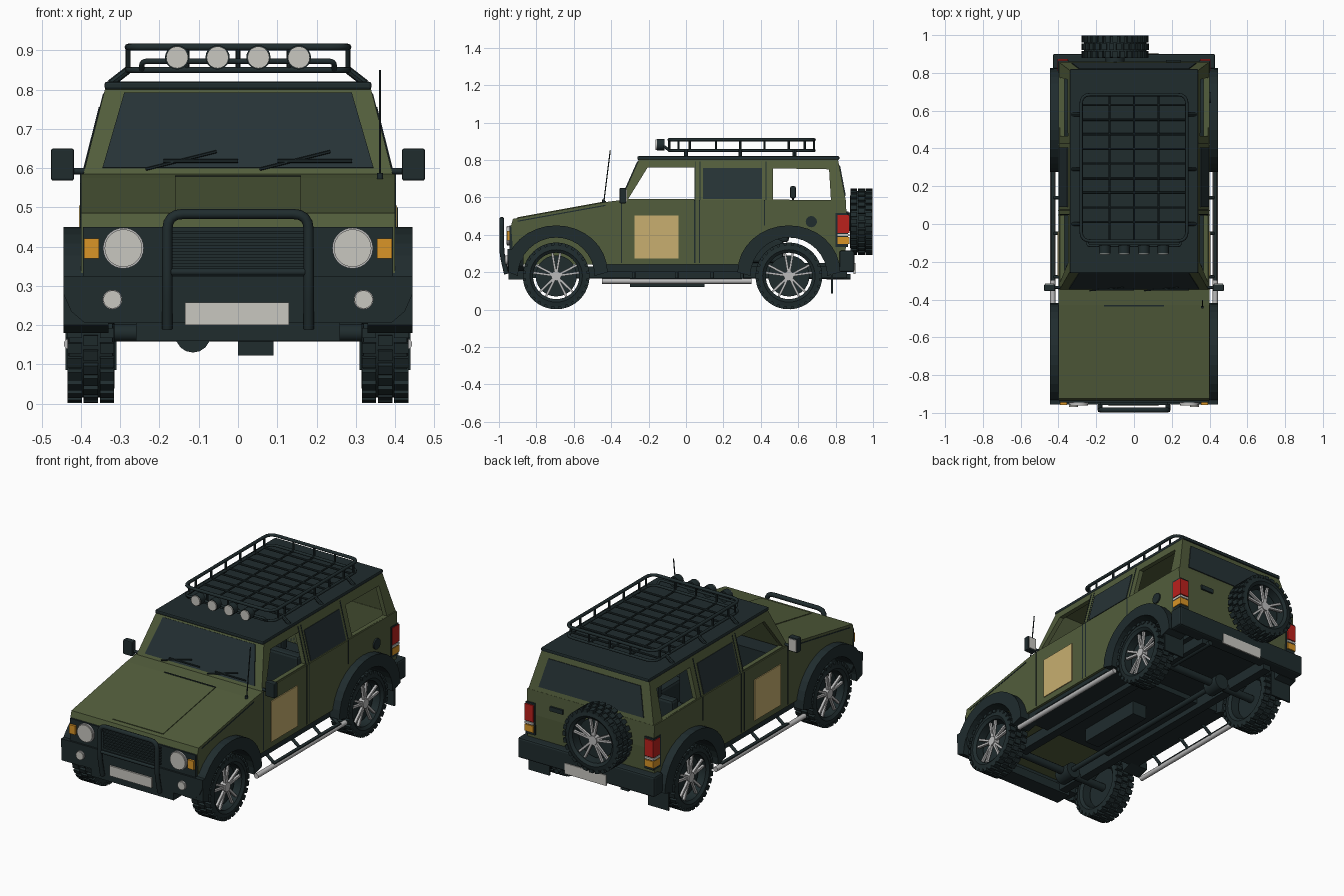
import bpy, bmesh, math
from mathutils import Matrix, Vector

if "Cube" in bpy.data.objects:
    bpy.data.objects.remove(bpy.data.objects["Cube"])


def material(name, color):
    m = bpy.data.materials.new(name)
    m.use_nodes = True
    m.diffuse_color = (*color, 1)
    b = m.node_tree.nodes["Principled BSDF"]
    b.inputs["Base Color"].default_value = (*color, 1)
    b.inputs["Roughness"].default_value = 0.6
    return m


OLIVE = material("olive_paint", (0.085, 0.11, 0.045))
DARK = material("dark_trim", (0.014, 0.025, 0.027))
GLASS = material("dark_glass", (0.019, 0.032, 0.036))
SILVER = material("silver_metal", (0.5, 0.5, 0.5))
TAN = material("tan_panel", (0.58, 0.43, 0.16))
ORANGE = material("orange_lens", (0.7, 0.3, 0.02))
RED = material("red_lens", (0.5, 0.015, 0.012))
WHITE = material("pale_plate", (0.58, 0.57, 0.53))
SIDES = ((1, "left"), (-1, "right"))


def finish(bm, name, mats, smooth=False, bevel=0):
    bmesh.ops.recalc_face_normals(bm, faces=bm.faces)
    if bevel:
        bmesh.ops.bevel(bm, geom=list(bm.edges), offset=bevel, segments=2, affect='EDGES', profile=0.5)
    me = bpy.data.meshes.new(name)
    bm.to_mesh(me)
    bm.free()
    for m in mats:
        me.materials.append(m)
    ob = bpy.data.objects.new(name, me)
    bpy.context.collection.objects.link(ob)
    if smooth:
        activate(ob)
        bpy.ops.object.shade_smooth_by_angle(angle=math.radians(40))
    return ob


def activate(ob):
    bpy.ops.object.select_all(action='DESELECT')
    ob.select_set(True)
    bpy.context.view_layer.objects.active = ob


def hull(name, mat, pts, bevel=0):
    bm = bmesh.new()
    for p in pts:
        bm.verts.new(p)
    bmesh.ops.convex_hull(bm, input=bm.verts)
    bmesh.ops.dissolve_limit(bm, angle_limit=0.01, verts=bm.verts, edges=bm.edges)
    return finish(bm, name, [mat], bevel=bevel)


def box(name, mat, x, y, z, bevel=0):
    return hull(name, mat, [(a, b, c) for a in x for b in y for c in z], bevel)


def prism(name, mat, pts, axis, a, b):
    # Outline in the plane across the axis, extruded from a to b
    put = (lambda p, t: (t, p[0], p[1])) if axis == 'X' else (lambda p, t: (p[0], t, p[1]))
    bm = bmesh.new()
    f = bm.faces.new([bm.verts.new(put(p, a)) for p in pts])
    ext = bmesh.ops.extrude_face_region(bm, geom=[f])["geom"]
    move = Vector(put((0, 0), b - a))
    bmesh.ops.translate(bm, vec=move, verts=[v for v in ext if isinstance(v, bmesh.types.BMVert)])
    return finish(bm, name, [mat])


def plate(name, mat, pts, out, thick=0.006):
    o = Vector(out).normalized() * thick
    return hull(name, mat, [Vector(p) + o * k for p in pts for k in (-1, 1)])


def rod(name, mat, p, q, r, sides=12):
    p, q = Vector(p), Vector(q)
    d = q - p
    bm = bmesh.new()
    m = Matrix.Translation((p + q) / 2) @ d.to_track_quat('Z', 'Y').to_matrix().to_4x4()
    bmesh.ops.create_cone(bm, cap_ends=True, segments=sides, radius1=r, radius2=r, depth=d.length, matrix=m)
    return finish(bm, name, [mat], smooth=True)


def pipe(name, mat, pts, r, corner=0, cyclic=False):
    # Bent tube with rounded inner corners
    pts = [Vector(p) for p in pts]
    path = []
    for i, p in enumerate(pts):
        if not cyclic and i in (0, len(pts) - 1):
            path.append(p)
            continue
        a = p + (pts[i - 1] - p).normalized() * corner
        b = p + (pts[(i + 1) % len(pts)] - p).normalized() * corner
        path += [a * (1 - t) ** 2 + p * 2 * t * (1 - t) + b * t * t for t in (0, .25, .5, .75, 1)]
    cu = bpy.data.curves.new(name, 'CURVE')
    cu.dimensions = '3D'
    cu.bevel_depth, cu.bevel_resolution, cu.use_fill_caps = r, 2, True
    s = cu.splines.new('POLY')
    s.points.add(len(path) - 1)
    for sp, p in zip(s.points, path):
        sp.co = (*p, 1)
    s.use_cyclic_u = cyclic
    cu.materials.append(mat)
    ob = bpy.data.objects.new(name, cu)
    bpy.context.collection.objects.link(ob)
    activate(ob)
    bpy.ops.object.convert(target='MESH')


def cut(ob, cutter):
    mod = ob.modifiers.new("cut", 'BOOLEAN')
    mod.operation, mod.solver, mod.object = 'DIFFERENCE', 'EXACT', cutter
    activate(ob)
    bpy.ops.object.modifier_apply(modifier=mod.name)
    bpy.data.objects.remove(cutter)


AXLES = ((-0.694, "front"), (0.55, "rear"))
WZ = 0.18

# Lower body shell with open tub and wheel wells
body = prism("lower_body", OLIVE, [(-0.92, 0.24), (-0.935, 0.45), (-0.925, 0.485), (-0.43, 0.575),
             (-0.35, 0.585), (0.855, 0.585), (0.86, 0.45), (0.85, 0.24)], 'X', -0.4, 0.4)
cut(body, box("tub_cutter", OLIVE, (-.375, .375), (-.33, .82), (.235, .7)))
for y, end in AXLES:
    for s, side in SIDES:
        cut(body, rod("well_cutter", OLIVE, (s * .28, y, WZ), (s * .5, y, WZ), 0.215, 32))

# Cabin with cut side windows
cabin = hull("cabin", OLIVE, [(s * x, y, z) for s in (-1, 1) for x, y, z in
             ((.395, -.35, .58), (.395, .855, .58), (.338, -.25, .805), (.338, .812, .805))])
cut(cabin, hull("cavity", OLIVE, [(s * x, y, z) for s in (-1, 1) for x, y, z in
             ((.372, -.32, .57), (.372, .825, .57), (.315, -.225, .79), (.315, .785, .79))]))
cut(cabin, prism("door_window_cutter", OLIVE, [(-.31, .59), (.045, .59), (.045, .76), (-.205, .76)], 'X', -.5, .5))
cut(cabin, prism("rear_window_cutter", OLIVE, [(.465, .588), (.775, .585), (.765, .75), (.465, .755)], 'X', -.5, .5))
box("roof", DARK, (-.34, .34), (-.26, .82), (.8, .82), 0.006)


def side_x(z):
    return 0.395 - (z - 0.58) * 0.2533


# Glass, seams and panels
plate("windshield", GLASS, [(s * x, -.35 + (z - .58) * .444, z) for s in (-1, 1) for x, z in ((.345, .6), (.29, .79))], (0, -1, .44), .005)
plate("tailgate_glass", GLASS, [(s * x, .855 - (z - .58) * .191, z) for s in (-1, 1) for x, z in ((.33, .61), (.29, .77))], (0, 1, .19), .005)
plate("hood_panel", OLIVE, [(x, y, .485 + (y + .925) * .1818) for x in (-.16, .16) for y in (-.9, -.435)], (0, -.18, 1), .004)
plate("hood_vent", DARK, [(x, y, .487 + (y + .925) * .1818) for x in (-.16, .16) for y in (-.435, -.428)], (0, -.18, 1), .004)
for s, side in SIDES:
    plate(side + "_middle_window", GLASS, [(s * side_x(z), y, z) for y in (.09, .405) for z in (.59, .755)], (s, 0, .25), .004)
    box(side + "_tan_panel", TAN, (s * .398, s * .405), (-.276, -.04), (.273, .504))
    for y in (-.345, .047, .072, .42):
        box(side + "_door_seam", DARK, (s * .398, s * .402), (y - .003, y + .003), (.25 if y < .4 else .45, .585))
    for y in (.047, .072, .425):
        plate(side + "_pillar_seam", DARK, [(s * side_x(z), y + d, z) for d in (0, .005) for z in (.585, .79)], (s, 0, .25), .002)
    plate(side + "_hood_seam", DARK, [(s * .4, y, .465 + (y + .925) * .18 + d) for y in (-.9, -.43) for d in (0, .006)], (s, 0, 0), .002)
rod("fuel_cap", DARK, (.39, .67, .47), (.408, .67, .47), .03, 20)

# Wheel arch flares
for y, end in AXLES:
    for s, side in SIDES:
        angs = [math.pi * i / 16 for i in range(17)]
        rim = [(y + .275 * math.cos(a), WZ + .02 + .25 * math.sin(a)) for a in angs]
        inner = [(y + .205 * math.cos(a), WZ + .205 * math.sin(a)) for a in reversed(angs)]
        pts = [(max(p, -.95), z) for p, z in rim + inner]
        prism(f"{end}_{side}_flare", DARK, pts, 'X', s * .33, s * .445)
for s, side in SIDES:
    box(side + "_mud_flap", DARK, (s * .31, s * .44), (.775, .785), (.085, .26))

# Wheel: lathed tyre, tread blocks, dark drum and paired spokes
bm = bmesh.new()
prof = [(-.048, .124), (-.06, .14), (-.055, .165), (.055, .165), (.06, .14), (.048, .124)]
ring = [bm.verts.new((x, 0, r)) for x, r in prof]
edges = [bm.edges.new((ring[i], ring[(i + 1) % len(ring)])) for i in range(len(ring))]
bmesh.ops.spin(bm, geom=ring + edges, cent=(0, 0, 0), axis=(1, 0, 0), angle=math.tau, steps=40, use_duplicate=False)
bmesh.ops.remove_doubles(bm, verts=bm.verts, dist=1e-4)


def wheel_block(angle, center, size, index):
    m = Matrix.Rotation(angle, 4, 'X') @ Matrix.Translation(center) @ Matrix.Diagonal((*size, 1))
    for v in bmesh.ops.create_cube(bm, size=1, matrix=m)["verts"]:
        for f in v.link_faces:
            f.material_index = index


for k in range(28):
    for col in (-1, 0, 1):
        wheel_block(math.tau * (k + .5 * (col == 0)) / 28, (col * .041, 0, .169), (.036, .026, .018), 0)
for k in range(5):
    for d in (-.17, .17):
        wheel_block(math.tau * k / 5 + d, (.034, 0, .07), (.014, .012, .112), 1)
for r, x0, x1, index in ((.11, -.01, .012, 0), (.026, .012, .046, 1)):
    m = Matrix.Translation(((x0 + x1) / 2, 0, 0)) @ Matrix.Rotation(math.pi / 2, 4, 'Y')
    for v in bmesh.ops.create_cone(bm, cap_ends=True, segments=28, radius1=r, radius2=r, depth=x1 - x0, matrix=m)["verts"]:
        for f in v.link_faces:
            f.material_index = index
spare = finish(bm, "spare_wheel", [DARK, SILVER], smooth=True)
spare.location, spare.rotation_euler = (-.1, .938, .47), (0, 0, math.pi / 2)
rod("spare_mount", DARK, (-.1, .84, .47), (-.1, .94, .47), .05)
for y, end in AXLES:
    for s, side in SIDES:
        w = bpy.data.objects.new(f"{end}_{side}_wheel", spare.data)
        w.location, w.rotation_euler = (s * .375, y, WZ), (0, 0, 0 if s > 0 else math.pi)
        bpy.context.collection.objects.link(w)
    rod(end + "_axle", DARK, (-.37, y, WZ), (.37, y, WZ), .022)
    rod(end + "_differential", DARK, (-.115, y - .05, .175), (-.115, y + .05, .175), .045, 16)

# Underbody
box("floor", DARK, (-.385, .385), (-.44, .3), (.2, .25))
box("rear_floor", DARK, (-.27, .27), (.3, .84), (.23, .25))
box("gearbox", DARK, (0, .09), (-.3, .1), (.122, .2))
rod("drive_shaft", DARK, (-.115, -.65, .18), (-.115, .5, .18), .015)
rod("exhaust", DARK, (.2, .3, .18), (.2, .88, .175), .014)
for s, side in SIDES:
    box(side + "_frame_rail", DARK, (s * .19, s * .24), (-.88, .86), (.17, .23))
    rod(side + "_step_bar", SILVER, (s * .43, -.45, .152), (s * .43, .35, .152), .014)
    box(side + "_step_tread", DARK, (s * .42, s * .44), (-.3, .3), (.163, .169))
    for y in (-.28, -.05, .14, .3):
        rod(side + "_step_arm", DARK, (s * .36, y, .21), (s * .43, y, .155), .009)

# Front end
prism("front_bumper", DARK, [(-.445, .325), (-.445, .28), (-.425, .235), (-.39, .205), (.39, .205), (.425, .235), (.445, .28), (.445, .325)], 'Y', -.955, -.87)
box("skid_plate", DARK, (-.26, .26), (-.95, -.85), (.16, .21))
box("grille_panel", DARK, (-.395, .395), (-.945, -.9), (.32, .45))
for i in range(7):
    box("grille_slat", DARK, (-.18, .18), (-.957, -.94), (.342 + i * .015, .35 + i * .015))
box("front_plate", WHITE, (-.135, .13), (-.964, -.955), (.2, .257))
for s, side in SIDES:
    box(side + "_turn_lamp", ORANGE, (s * .354, s * .392), (-.958, -.92), (.37, .42))
    for part, x, z, r, y in (("headlight", .292, .396, .052, -.955), ("fog_lamp", .32, .265, .025, -.962)):
        rod(f"{side}_{part}_ring", SILVER, (s * x, -.9, z), (s * x, y, z), r, 28)
        rod(f"{side}_{part}", WHITE, (s * x, -.9, z), (s * x, y - .006, z), r * .92, 28)
pipe("bull_bar", DARK, [(-.18, -.96, .19), (-.18, -.985, .3), (-.18, -.985, .483), (.18, -.985, .483), (.18, -.985, .3), (.18, -.96, .19)], .013, .04)
rod("bull_bar_cross", DARK, (-.18, -.985, .335), (.18, -.985, .335), .009)
for x in (-.155, .135):
    rod("wiper_arm", DARK, (x - .08, -.353, .597), (x + .1, -.337, .642), .004, 6)
    rod("wiper_blade", DARK, (x - .035, -.347, .618), (x + .155, -.347, .618), .005, 6)
rod("antenna", DARK, (.362, -.44, .57), (.362, -.405, .85), .003, 6)
rod("antenna_base", DARK, (.362, -.44, .57), (.362, -.44, .588), .008)

# Rear end
box("rear_bumper", DARK, (-.43, .43), (.82, .9), (.2, .315), .01)
box("rear_plate", WHITE, (-.13, .13), (.896, .905), (.19, .25))
box("tailgate_handle", DARK, (.17, .25), (.85, .868), (.5, .525))
for s, side in SIDES:
    box(side + "_tail_housing", DARK, (s * .345, s * .402), (.8, .866), (.335, .515))
    for part, mat, z in (("brake", RED, (.41, .505)), ("reverse", WHITE, (.393, .405)), ("signal", ORANGE, (.35, .388))):
        box(f"{side}_{part}_lamp", mat, (s * .35, s * .405), (.81, .873), z)

# Mirrors
for s, side in SIDES:
    box(side + "_mirror", DARK, (s * .418, s * .476), (-.355, -.32), (.568, .65), .005)
    box(side + "_mirror_glass", WHITE, (s * .424, s * .47), (-.321, -.316), (.576, .642))
    rod(side + "_mirror_arm", DARK, (s * .38, -.335, .592), (s * .43, -.335, .592), .008)

# Roof rack with lamps
for z, r in ((.85, .008), (.908, .009)):
    pipe("rack_rail", DARK, [(-.28, -.09, z), (.28, -.09, z), (.28, .685, z), (-.28, .685, z)], r, .05, True)
for i in range(9):
    y = .01 + i * .0775
    rod("rack_slat", DARK, (-.28, y, .85), (.28, y, .85), .006, 8)
for x in (-.13, 0, .13):
    rod("rack_runner", DARK, (x, -.09, .85), (x, .685, .85), .005, 8)
    for y in (-.09, .685):
        rod("rack_end_post", DARK, (x, y, .85), (x, y, .908), .006, 8)
for s, side in SIDES:
    for y in (-.04, .02, .16, .29, .42, .55, .635):
        rod(side + "_rack_post", DARK, (s * .28, y, .85), (s * .28, y, .908), .006, 8)
    for y in (0, .29, .58):
        rod(side + "_rack_foot", DARK, (s * .325, y, .815), (s * .28, y, .85), .01, 8)
pipe("lamp_bar", DARK, [(-.245, -.09, .85), (-.245, -.115, .872), (.245, -.115, .872), (.245, -.09, .85)], .007, .015)
for x in (-.155, -.052, .052, .155):
    rod("roof_lamp_shell", DARK, (x, -.155, .882), (x, -.115, .882), .031, 20)
    rod("roof_lamp_lens", WHITE, (x, -.162, .882), (x, -.15, .882), .028, 20)

# Interior
box("dashboard", DARK, (-.36, .36), (-.325, -.22), (.4, .575))
pipe("steering_wheel", DARK, [(.1, -.16, .5), (.1, -.19, .585), (.23, -.19, .585), (.23, -.16, .5)], .007, .035, True)
for s, side in SIDES:
    for y in (-.08, .3):
        box(side + "_seat_base", DARK, (s * .07, s * .3), (y, y + .22), (.25, .38), .015)
        box(side + "_seat_back", DARK, (s * .07, s * .3), (y + .19, y + .25), (.36, .58), .015)
    box(side + "_headrest", DARK, (s * .13, s * .24), (.557, .587), (.595, .66), .008)
    rod(side + "_headrest_stem", DARK, (s * .185, .572, .5), (s * .185, .572, .6), .006, 8)
